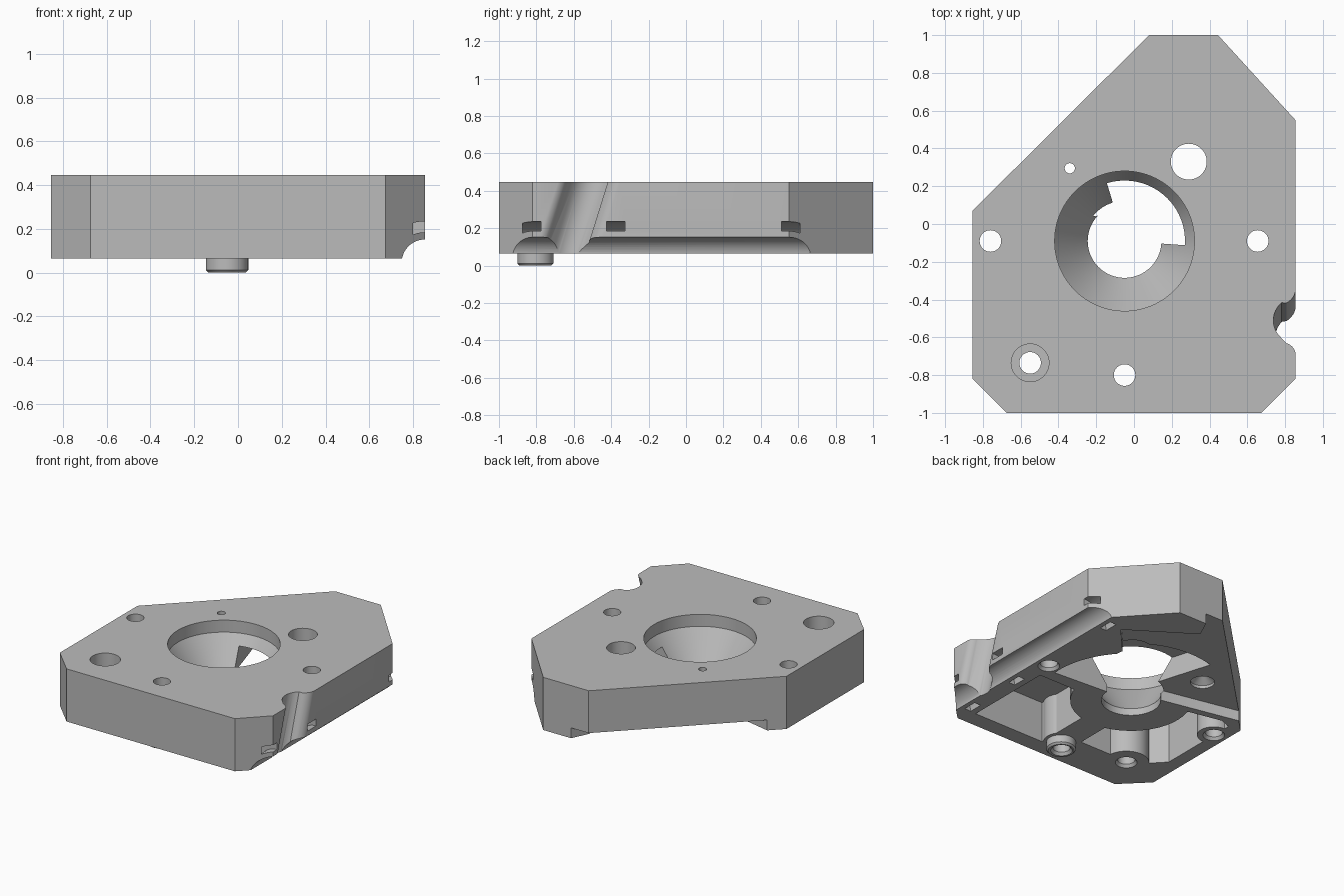
import bpy, bmesh, math

if "Cube" in bpy.data.objects:
    bpy.data.objects.remove(bpy.data.objects["Cube"])

BOT, TOP = 0.065, 0.447
CX, CY = -0.05, -0.09          # axis of the funnel


def loft(name, rings):
    """Closed solid through matching point rings."""
    bm = bmesh.new()
    vs = [[bm.verts.new(p) for p in r] for r in rings]
    n = len(vs[0])
    for a, b in zip(vs, vs[1:]):
        for i in range(n):
            j = (i + 1) % n
            bm.faces.new((a[i], a[j], b[j], b[i]))
    bm.faces.new(vs[0][::-1])
    bm.faces.new(vs[-1])
    bmesh.ops.recalc_face_normals(bm, faces=bm.faces)
    me = bpy.data.meshes.new(name)
    bm.to_mesh(me)
    bm.free()
    ob = bpy.data.objects.new(name, me)
    bpy.context.collection.objects.link(ob)
    return ob


def prism(name, pts, z0, z1, shear=0):
    return loft(name, [[(x, y, z0) for x, y in pts],
                       [(x, y + shear, z1) for x, y in pts]])


def lathe(name, x, y, profile, n=48):
    """Turned solid from (radius, z) pairs."""
    return loft(name, [[(x + r * math.cos(k * math.tau / n),
                         y + r * math.sin(k * math.tau / n), z)
                        for k in range(n)] for r, z in profile])


def arc(x, y, r, a0, a1, n=24):
    return [(x + r * math.cos(math.radians(a0 + (a1 - a0) * k / n)),
             y + r * math.sin(math.radians(a0 + (a1 - a0) * k / n)))
            for k in range(n + 1)]


def combine(target, tool, op='DIFFERENCE'):
    mod = target.modifiers.new(op, 'BOOLEAN')
    mod.operation, mod.solver, mod.object = op, 'EXACT', tool
    bpy.context.view_layer.objects.active = target
    bpy.ops.object.modifier_apply(modifier=mod.name)
    bpy.data.objects.remove(tool)


def along_y(name, pts, y0, y1):
    return loft(name, [[(x, y, z) for x, z in pts] for y in (y0, y1)])


# plate body
body = prism("mounting_plate", [(-0.675, -1), (0.675, -1), (0.855, -0.82),
             (0.855, 0.55), (0.445, 1), (0.08, 1), (-0.855, 0.07),
             (-0.855, -0.82)], BOT, TOP)

# underside pockets, leaving walls around the funnel and screw columns
columns = [(-0.05, -0.8, 0.12), (0.655, -0.09, 0.12), (-0.55, -0.735, 0.15),
           (-0.76, -0.09, 0.11), (CX, CY, 0.40)]
pockets = [
    [(0.05, -0.88), (0.62, -0.88), (0.62, -0.22), (0.3, -0.22), (0.05, -0.45)],
    [(-0.15, -0.72), (-0.15, -0.4), (-0.35, -0.05), (-0.35, 0.02),
     (-0.68, 0.09), (-0.76, 0.06), (-0.76, -0.55), (-0.6, -0.72)],
]
for p in pockets:
    tool = prism("pocket_cutter", p, 0.0, 0.36)
    for x, y, r in columns:
        combine(tool, lathe("column_keep", x, y, [(r, -0.1), (r, 0.5)]))
    combine(body, tool)

# shallow recess open to the slanted back side
combine(body, prism("recess_cutter", [(-0.2, 0.04), (CX, CY + 0.22), (0.3, 0.25),
        (0.6, 0.58), (0.16, 0.87), (0.27, 1.1), (-0.1, 1.1), (-0.95, 0.25),
        (-0.76, 0.16)], 0.0, 0.14))

# deep fan-shaped pocket beside the funnel
combine(body, prism("fan_cutter", [(CX, CY)] + arc(CX, CY, 0.62, -4, 107),
                    0.0, 0.29))

# central funnel
combine(body, lathe("funnel_cutter", CX, CY, [(0.195, 0.0), (0.195, 0.115),
                    (0.37, 0.36), (0.37, 0.6)], 96))

# locating collar under the front hole
combine(body, lathe("collar", -0.05, -0.805, [(0.085, 0.0), (0.097, 0.012),
                    (0.097, 0.1)]), 'UNION')

# screw holes, each with a small flare below
for x, y, z in [(-0.76, -0.09, BOT), (0.655, -0.09, BOT),
                (-0.05, -0.8, 0.0), (-0.55, -0.735, BOT)]:
    combine(body, lathe("screw_cutter", x, y, [(0.079, z - 0.01), (0.057, z + 0.02),
                                               (0.057, 0.6)]))
combine(body, lathe("counterbore_cutter", -0.55, -0.735, [(0.1, 0.3), (0.1, 0.6)]))
combine(body, lathe("large_hole_cutter", 0.29, 0.33, [(0.125, 0.0), (0.125, 0.34),
                    (0.095, 0.341), (0.095, 0.6)]))
combine(body, lathe("small_hole_cutter", -0.34, 0.295, [(0.08, 0.1), (0.08, 0.16),
                    (0.027, 0.2), (0.027, 0.6)], 32))

# round channel along the lower right edge
AX, AZ = 0.855, 0.045
combine(body, along_y("channel_cutter", arc(AX, AZ, 0.107, 0, 345, 46), -1.2, 1.2))

# curved tie slots wrapping round the channel
slot = arc(AX, AZ, 0.14, 60, 200) + arc(AX, AZ, 0.19, 200, 60)
for y in (-0.825, -0.375, 0.56):
    combine(body, along_y("slot_cutter", slot, y - 0.05, y + 0.05))

# slanted cable groove on the right side
groove = ([(0.95, -0.3), (0.856, -0.33)] + arc(0.77, -0.34, 0.086, 0, -65, 8)
          + arc(0.86, -0.51, 0.122, 130, 225, 16)
          + arc(0.79, -0.695, 0.066, 75, 0, 8) + [(0.95, -0.7)])
groove = [(x, y - 0.12) for x, y in groove]
combine(body, prism("groove_cutter", groove, 0.064, TOP, 0.12))
# finish
grey = bpy.data.materials.new("plain_grey")
grey.diffuse_color = (0.5, 0.5, 0.5, 1)
grey.use_nodes = True
grey.node_tree.nodes["Principled BSDF"].inputs["Base Color"].default_value = grey.diffuse_color
body.data.materials.clear()
body.data.materials.append(grey)
for f in body.data.polygons:
    f.material_index = 0
bpy.ops.object.select_all(action='DESELECT')
body.select_set(True)
bpy.context.view_layer.objects.active = body
bpy.ops.object.shade_smooth_by_angle(angle=math.radians(30))
